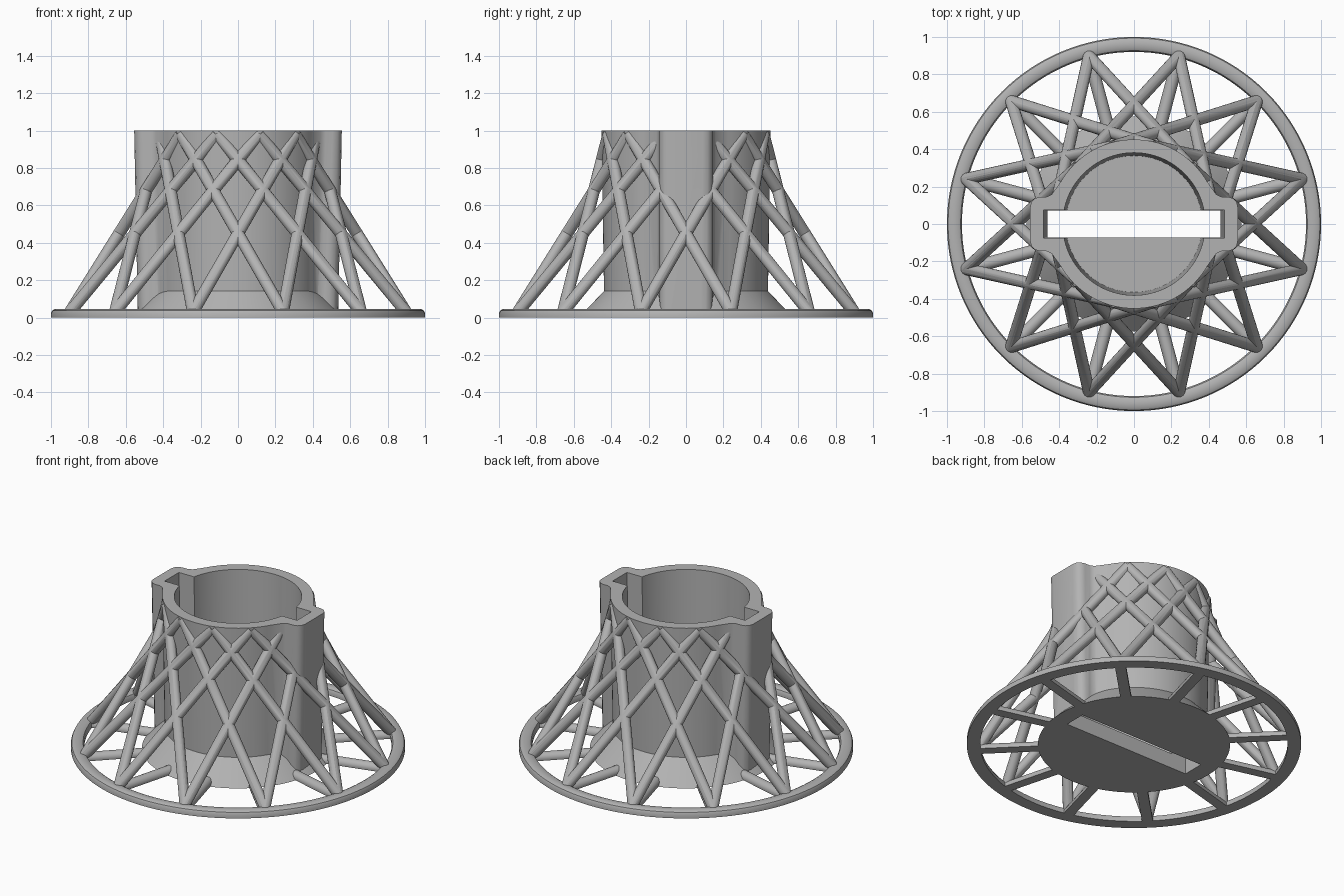
import bpy, bmesh
from math import sin, cos, pi, radians
from mathutils import Vector

if "Cube" in bpy.data.objects:
    bpy.data.objects.remove(bpy.data.objects["Cube"])

grey = bpy.data.materials.new("plain grey")
grey.use_nodes = True
COLOUR = (0.45, 0.45, 0.45, 1)
grey.diffuse_color = COLOUR
grey.node_tree.nodes["Principled BSDF"].inputs["Base Color"].default_value = COLOUR


def finish(name, bm):
    bmesh.ops.recalc_face_normals(bm, faces=bm.faces)
    mesh = bpy.data.meshes.new(name)
    bm.to_mesh(mesh)
    bm.free()
    mesh.materials.append(grey)
    ob = bpy.data.objects.new(name, mesh)
    bpy.context.collection.objects.link(ob)
    return ob


def polar(r, deg, z=0):
    return Vector((r * cos(radians(deg)), r * sin(radians(deg)), z))


def loft(name, outline, levels):
    """Closed solid from an outline repeated at (scale, z) levels."""
    bm = bmesh.new()
    rings = [[bm.verts.new((x * s, y * s, z)) for x, y in outline] for s, z in levels]
    n = len(outline)
    for a, b in zip(rings, rings[1:]):
        for i in range(n):
            j = (i + 1) % n
            bm.faces.new((a[i], a[j], b[j], b[i]))
    bm.faces.new(rings[0])
    bm.faces.new(rings[-1])
    return finish(name, bm)


def combine(ob, other, operation):
    mod = ob.modifiers.new("combine", "BOOLEAN")
    mod.operation, mod.solver, mod.object = operation, "EXACT", other
    mod.use_self = True
    activate(ob)
    bpy.ops.object.modifier_apply(modifier=mod.name)


def activate(ob):
    bpy.ops.object.select_all(action="DESELECT")
    ob.select_set(True)
    bpy.context.view_layer.objects.active = ob


def rod(bm, p, q, r):
    """Round bar between two points, with a ball at the first."""
    d = q - p
    turn = d.to_track_quat("Z", "Y").to_matrix().to_4x4()
    turn.translation = (p + q) / 2
    bmesh.ops.create_cone(bm, cap_ends=True, segments=20, radius1=r, radius2=r,
                          depth=d.length, matrix=turn)
    ball = turn.copy()
    ball.translation = p
    bmesh.ops.create_uvsphere(bm, u_segments=20, v_segments=10, radius=r, matrix=ball)


def clip(bm, z, up):
    """Cut everything beyond a level plane and close the cut."""
    geom = bm.verts[:] + bm.edges[:] + bm.faces[:]
    bmesh.ops.bisect_plane(bm, geom=geom, plane_co=(0, 0, z), plane_no=(0, 0, up),
                           clear_outer=True)
    bmesh.ops.holes_fill(bm, edges=[e for e in bm.edges if e.is_boundary], sides=0)


# Holder body: round tube with a lug on each side
circle = [polar(1, i * 360 / 128).xy for i in range(128)]
quarter = [(.555, .09), (.549, .117), (.532, .136), (.505, .145), (.468, .145), (.44, .158)]
quarter += [tuple(polar(.452, a).xy) for a in range(30, 90, 3)]
half = quarter + [(0, .452)] + [(-x, y) for x, y in reversed(quarter)]
outline = half + [(x, -y) for x, y in reversed(half) if True]
body = loft("holder_body", outline, [(.965, 0), (1, 1)])

# Flared foot, bore and through slot
foot = loft("flared_foot", circle, [(.575, 0), (.43, .15)])
bore = loft("bore_cutter", circle, [(.365, .1), (.382, 1.05)])
slot = loft("slot_cutter", [(-.485, -.075), (.485, -.075), (.485, .075), (-.485, .075)],
            [(.95, -.05), (1, 1.05)])
combine(body, foot, "UNION")
combine(body, bore, "DIFFERENCE")
combine(body, slot, "DIFFERENCE")

# Crossing lattice struts
bm = bmesh.new()
for k in range(12):
    a = 15 + 30 * k
    for side in (-60, 60):
        rod(bm, polar(.93, a, .03), polar(.43, a + side, .98), .032)
clip(bm, 0, -1)
clip(bm, .999, 1)
struts = finish("lattice_struts", bm)
combine(struts, slot, "DIFFERENCE")

# Flat-bottomed spokes joining the foot to the rim
bm = bmesh.new()
for k in range(12):
    a = 15 + 30 * k
    rod(bm, polar(.95, a, .01), polar(.47, a, .01), .034)
clip(bm, 0, -1)
spokes = finish("base_spokes", bm)

# Base rim with rounded upper edges
profile = [(.92, 0), (1, 0), (1, .024), (.994, .037), (.98, .045),
           (.942, .045), (.927, .037), (.92, .024)]
bm = bmesh.new()
rings = [[bm.verts.new(polar(r, i * 360 / 128, z)) for r, z in profile] for i in range(128)]
for i in range(128):
    a, b = rings[i], rings[(i + 1) % 128]
    for j in range(len(profile)):
        m = (j + 1) % len(profile)
        bm.faces.new((a[j], a[m], b[m], b[j]))
rim = finish("base_rim", bm)

for helper in (foot, bore, slot):
    bpy.data.objects.remove(helper)
for ob in (body, struts, spokes, rim):
    activate(ob)
    bpy.ops.object.shade_smooth_by_angle(angle=radians(30))
